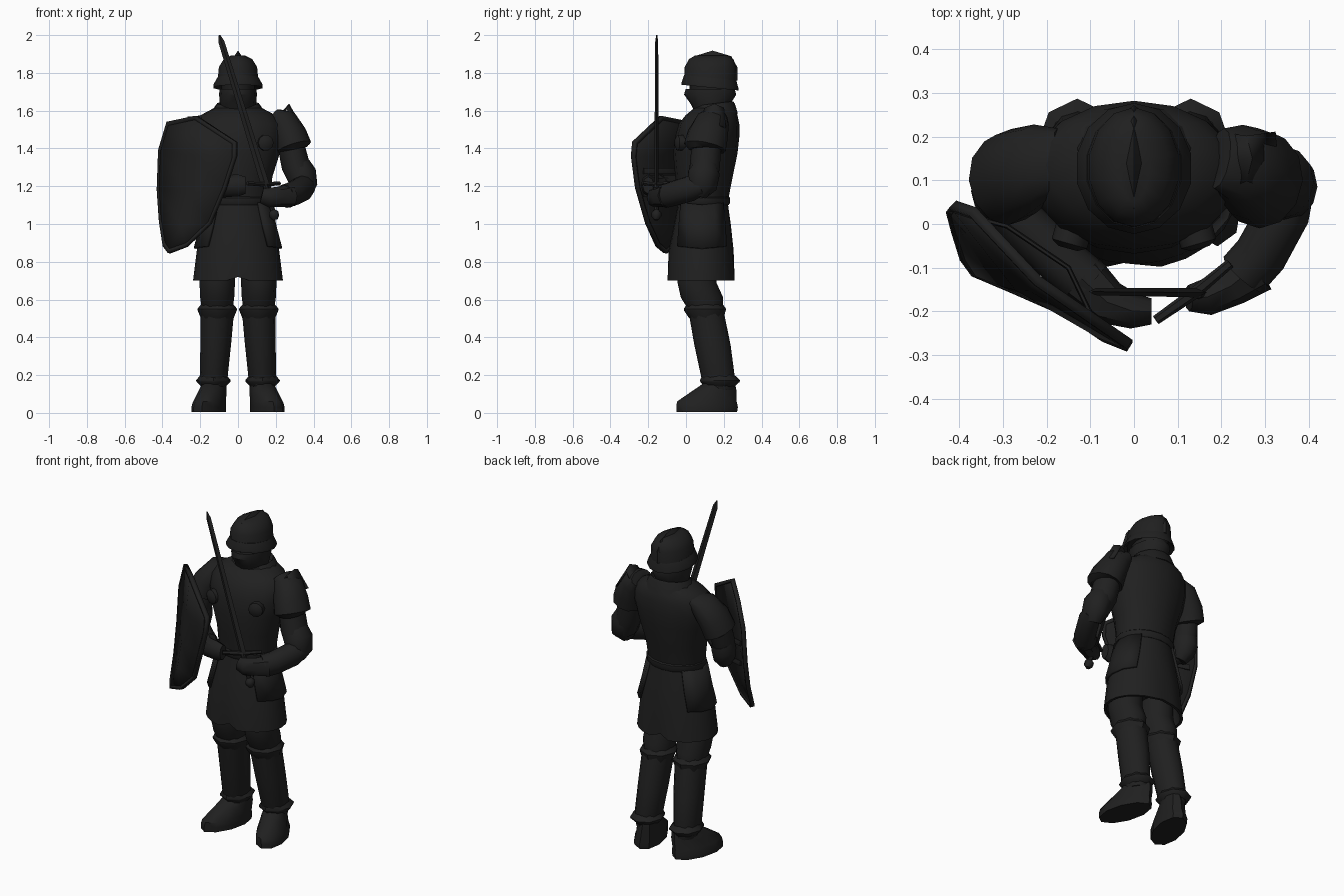
import bpy, bmesh, math
from mathutils import Vector

iron = bpy.data.materials.new("dark_iron")
iron.diffuse_color = (0.0145, 0.0145, 0.0145, 1)


def make(name, verts, faces, thick=0, angle=44):
    bm = bmesh.new()
    vs = [bm.verts.new(v) for v in verts]
    for f in faces:
        bm.faces.new([vs[i] for i in f])
    bmesh.ops.recalc_face_normals(bm, faces=bm.faces)
    me = bpy.data.meshes.new(name)
    bm.to_mesh(me)
    bm.free()
    me.materials.append(iron)
    ob = bpy.data.objects.new(name, me)
    bpy.context.collection.objects.link(ob)
    if thick:
        m = ob.modifiers.new("thickness", 'SOLIDIFY')
        m.thickness = thick
        m.offset = 0
    bpy.ops.object.select_all(action='DESELECT')
    ob.select_set(True)
    bpy.context.view_layer.objects.active = ob
    bpy.ops.object.shade_smooth_by_angle(angle=math.radians(angle))
    return ob


def skin(name, rings, cap=True):
    """Joins equal rings of points into one closed surface."""
    n = len(rings[0])
    verts = [v for r in rings for v in r]
    faces = [(k * n + i, k * n + (i + 1) % n, (k + 1) * n + (i + 1) % n, (k + 1) * n + i)
             for k in range(len(rings) - 1) for i in range(n)]
    if cap:
        faces += [tuple(range(n)), tuple(range(len(verts) - n, len(verts)))]
    return make(name, verts, faces)


def loft(name, rows, n=12, warp=None, cap=True):
    """Rows are (z, cx, cy, rx, ry) level ellipses."""
    rings = []
    for z, cx, cy, rx, ry in rows:
        ring = []
        for i in range(n):
            a = 2 * math.pi * i / n + math.pi / 2
            v = Vector((cx + rx * math.cos(a), cy + ry * math.sin(a), z))
            if warp:
                warp(v)
            ring.append(v)
        rings.append(ring)
    return skin(name, rings, cap)


def tube(name, pts, n=10):
    """Pts are (point, side radius, other radius) along a path."""
    P = [Vector(p[0]) for p in pts]
    steep = abs((P[-1] - P[0]).normalized().z) > 0.6
    ref = Vector((0, 1, 0)) if steep else Vector((0, 0, 1))
    rings = []
    for k, (_, ra, rb) in enumerate(pts):
        t = (P[min(k + 1, len(P) - 1)] - P[max(k - 1, 0)]).normalized()
        u = t.cross(ref).normalized()
        w = u.cross(t)
        rings.append([P[k] + u * ra * math.cos(2 * math.pi * i / n) + w * rb * math.sin(2 * math.pi * i / n)
                      for i in range(n)])
    return skin(name, rings)


def sheet(name, rows, thick):
    """Rows of points joined into a plate."""
    c = len(rows[0])
    faces = [(r * c + i, r * c + i + 1, (r + 1) * c + i + 1, (r + 1) * c + i)
             for r in range(len(rows) - 1) for i in range(c - 1)]
    return make(name, [p for r in rows for p in r], faces, thick)


# Helmet: bowl, flared brim and ridge
loft("helmet_bowl", [(1.74, 0, .128, .112, .138), (1.83, 0, .130, .104, .137), (1.872, 0, .133, .078, .118),
                     (1.893, 0, .135, .035, .085)], 14)


def brim_tilt(v):
    v.z -= (v.y - .128) * .1


loft("helmet_brim", [(1.775, 0, .128, .110, .138), (1.735, 0, .127, .134, .150), (1.722, 0, .127, .134, .150),
                     (1.745, 0, .128, .105, .13)], 14, brim_tilt)
crest = [(-.012, 1.77), (.0, 1.83), (.035, 1.885), (.14, 1.918), (.24, 1.888), (.272, 1.83), (.272, 1.76)]
skin("helmet_ridge", [[(0, y, z), (.022, .13 + (y - .13) * .88, 1.76 + (z - 1.76) * .8),
                       (-.022, .13 + (y - .13) * .88, 1.76 + (z - 1.76) * .8)] for y, z in crest])

# Head and chin guard
loft("head", [(1.56, 0, .14, .075, .09), (1.66, 0, .135, .085, .11), (1.76, 0, .135, .09, .12)], 12)
loft("chin_guard", [(1.585, 0, .13, .088, .08), (1.635, 0, .13, .096, .105), (1.685, 0, .128, .10, .138),
                    (1.715, 0, .128, .098, .130), (1.715, 0, .13, .085, .11)], 12)

# Body, collar and belt
loft("torso", [(1.615, 0, .15, .125, .105), (1.575, 0, .135, .20, .138), (1.53, 0, .122, .235, .16),
               (1.46, 0, .112, .24, .17), (1.37, 0, .102, .22, .17), (1.25, 0, .095, .182, .152),
               (1.10, 0, .088, .165, .13)], 16)


def collar_tilt(v):
    v.z += (v.y - .15) * .12


loft("collar", [(1.57, 0, .145, .155, .13), (1.625, 0, .15, .122, .108), (1.638, 0, .15, .112, .10),
                (1.60, 0, .15, .09, .09)], 14, collar_tilt)
loft("belt", [(1.145, 0, .09, .166, .136), (1.138, 0, .09, .175, .143), (1.112, 0, .09, .175, .143),
              (1.10, 0, .09, .166, .136)], 16)


# Skirt with a slit fold at front and back
def slit(v):
    if abs(v.x) < .01 and v.z < .85:
        v.y += .02 if v.y < .08 else -.02
        v.z += .02


loft("skirt", [(1.12, 0, .09, .162, .13), (1.0, 0, .087, .185, .15), (.86, 0, .08, .218, .172),
               (.70, 0, .08, .238, .184), (.70, 0, .08, .222, .168), (.80, 0, .08, .20, .15)], 24, slit)

for s, side in ((-1, "right"), (1, "left")):
    # Hip plates hugging the skirt
    plate = []
    for z, rx, ry, reach in ((1.10, .172, .14, .9), (.98, .199, .160, .85), (.87, .228, .178, .8)):
        plate.append([(s * rx * math.cos(a), .085 + ry * math.sin(a), z + .015 * abs(a))
                      for a in (-reach, -reach / 2, 0, reach / 2, reach)])
    sheet(side + "_hip_plate", plate, .014)
    # Thigh and knee
    loft(side + "_thigh", [(.84, s * .11, .06, .088, .10), (.69, s * .11, .058, .094, .103),
                           (.61, s * .11, .085, .09, .112), (.54, s * .11, .105, .08, .088)], 12)
    loft(side + "_knee_rim", [(.575, s * .11, .10, .085, .095), (.551, s * .11, .10, .105, .112),
                              (.541, s * .11, .10, .103, .11), (.50, s * .11, .108, .086, .09)], 8)
    # Greave and ankle rim
    loft(side + "_greave", [(.545, s * .109, .105, .089, .093), (.36, s * .118, .14, .081, .096),
                            (.17, s * .13, .173, .073, .088), (.12, s * .13, .178, .06, .075)], 12)
    loft(side + "_ankle_rim", [(.20, s * .13, .172, .07, .085), (.172, s * .13, .18, .092, .107),
                               (.164, s * .13, .18, .09, .104), (.14, s * .13, .178, .066, .08)], 8)

    # Shoe with outward toe
    def toe(v, s=s):
        v.x += s * (.15 - v.y) * .22

    loft(side + "_shoe", [(.16, s * .13, .178, .06, .08), (.115, s * .135, .15, .07, .118),
                          (.06, s * .142, .11, .08, .158), (.03, s * .147, .112, .085, .163),
                          (.004, s * .147, .11, .085, .16)], 10, toe)
    # Chest discs
    tube(side + "_chest_disc", [((s * .135, .0, 1.43), .042, .042), ((s * .148, -.045, 1.43), .042, .042),
                                ((s * .151, -.056, 1.43), .022, .022)], 10)

# Left arm
tube("left_shoulder_guard", [((.195, .15, 1.575), .04, .07), ((.235, .14, 1.545), .078, .09),
                             ((.272, .115, 1.47), .092, .108), ((.294, .10, 1.405), .097, .112),
                             ((.296, .10, 1.395), .07, .085)], 12)
sheet("left_shoulder_wing", [[(.20, .07, 1.53), (.195, .14, 1.55), (.20, .21, 1.53)],
                             [(.258, .10, 1.61), (.270, .15, 1.632), (.258, .20, 1.61)],
                             [(.32, .07, 1.51), (.325, .14, 1.53), (.32, .21, 1.51)]], .01)
tube("left_upper_arm", [((.275, .11, 1.44), .07, .078), ((.305, .10, 1.31), .075, .08),
                        ((.345, .085, 1.21), .066, .078)], 12)
tube("left_elbow_guard", [((.32, .10, 1.32), .06, .065), ((.338, .095, 1.27), .076, .084),
                          ((.352, .085, 1.205), .068, .08), ((.345, .06, 1.16), .045, .05)], 12)
tube("left_forearm", [((.37, .09, 1.205), .045, .05), ((.345, .03, 1.19), .06, .068),
                      ((.29, -.07, 1.16), .061, .066), ((.25, -.115, 1.148), .06, .064)], 12)
tube("left_glove", [((.275, -.10, 1.15), .063, .063), ((.225, -.14, 1.145), .048, .054),
                    ((.165, -.168, 1.14), .042, .052), ((.125, -.17, 1.15), .03, .04)], 8)

# Right arm, bent behind the shield
tube("right_shoulder_guard", [((-.165, .15, 1.55), .03, .07), ((-.215, .14, 1.52), .07, .09),
                              ((-.27, .115, 1.44), .085, .105), ((-.295, .10, 1.37), .088, .105),
                              ((-.298, .098, 1.36), .06, .08)], 12)
tube("right_upper_arm", [((-.275, .11, 1.43), .065, .075), ((-.30, .08, 1.32), .062, .072),
                         ((-.305, .06, 1.23), .058, .065)], 12)
tube("right_elbow_guard", [((-.30, .085, 1.29), .06, .062), ((-.305, .075, 1.25), .068, .072),
                           ((-.30, .06, 1.20), .06, .068), ((-.29, .04, 1.16), .04, .045)], 12)
tube("right_forearm", [((-.32, .06, 1.21), .045, .05), ((-.26, .005, 1.20), .058, .06),
                       ((-.16, -.09, 1.20), .058, .06), ((-.10, -.14, 1.20), .058, .06)], 12)
tube("right_glove", [((-.12, -.125, 1.20), .062, .062), ((-.06, -.18, 1.20), .052, .058),
                     ((.0, -.20, 1.205), .04, .058), ((.04, -.20, 1.205), .03, .045)], 8)

# Shield plate, rim and back straps
rows = [[(-.37, .03, 1.54), (-.22, -.13, 1.572), (-.01, -.275, 1.435)],
        [(-.415, .045, 1.39), (-.235, -.145, 1.36), (-.01, -.282, 1.36)],
        [(-.422, .035, 1.18), (-.265, -.145, 1.17), (-.065, -.26, 1.19)],
        [(-.41, -.01, 1.01), (-.30, -.135, 1.0), (-.145, -.205, 1.0)],
        [(-.39, -.075, .88), (-.365, -.11, .845), (-.27, -.15, .88)]]
sheet("shield", rows, .018)
outline = rows[0] + [r[2] for r in rows[1:]] + [rows[4][1]] + [r[0] for r in rows[:0:-1]]
centre = Vector((-.25, -.14, 1.22))
rim_faces = [(i, (i + 1) % 12, 12 + (i + 1) % 12, 12 + i) for i in range(12)]
make("shield_rim", outline + [Vector(p).lerp(centre, .06) for p in outline], rim_faces, .024)
for z in (1.16, 1.28):
    tube("shield_strap", [((-.38, .02, z), .006, .018), ((-.29, -.005, z), .006, .018),
                          ((-.15, -.10, z), .006, .018), ((-.09, -.225, z), .006, .018)], 6)

# Sword
tube("sword_blade", [((-.098, -.155, 2.0), .004, .003), ((-.088, -.155, 1.965), .016, .008),
                     ((.145, -.157, 1.205), .023, .011)], 4)
tube("sword_guard", [((.05, -.22, 1.215), .011, .011), ((.14, -.157, 1.21), .014, .014),
                     ((.22, -.09, 1.215), .011, .011)], 6)
tube("sword_grip", [((.142, -.157, 1.21), .015, .015), ((.187, -.157, 1.06), .013, .013)], 8)
tube("sword_pommel", [((.183, -.157, 1.075), .012, .012), ((.188, -.157, 1.06), .026, .026),
                      ((.193, -.157, 1.04), .026, .026), ((.198, -.157, 1.022), .012, .012)], 8)
